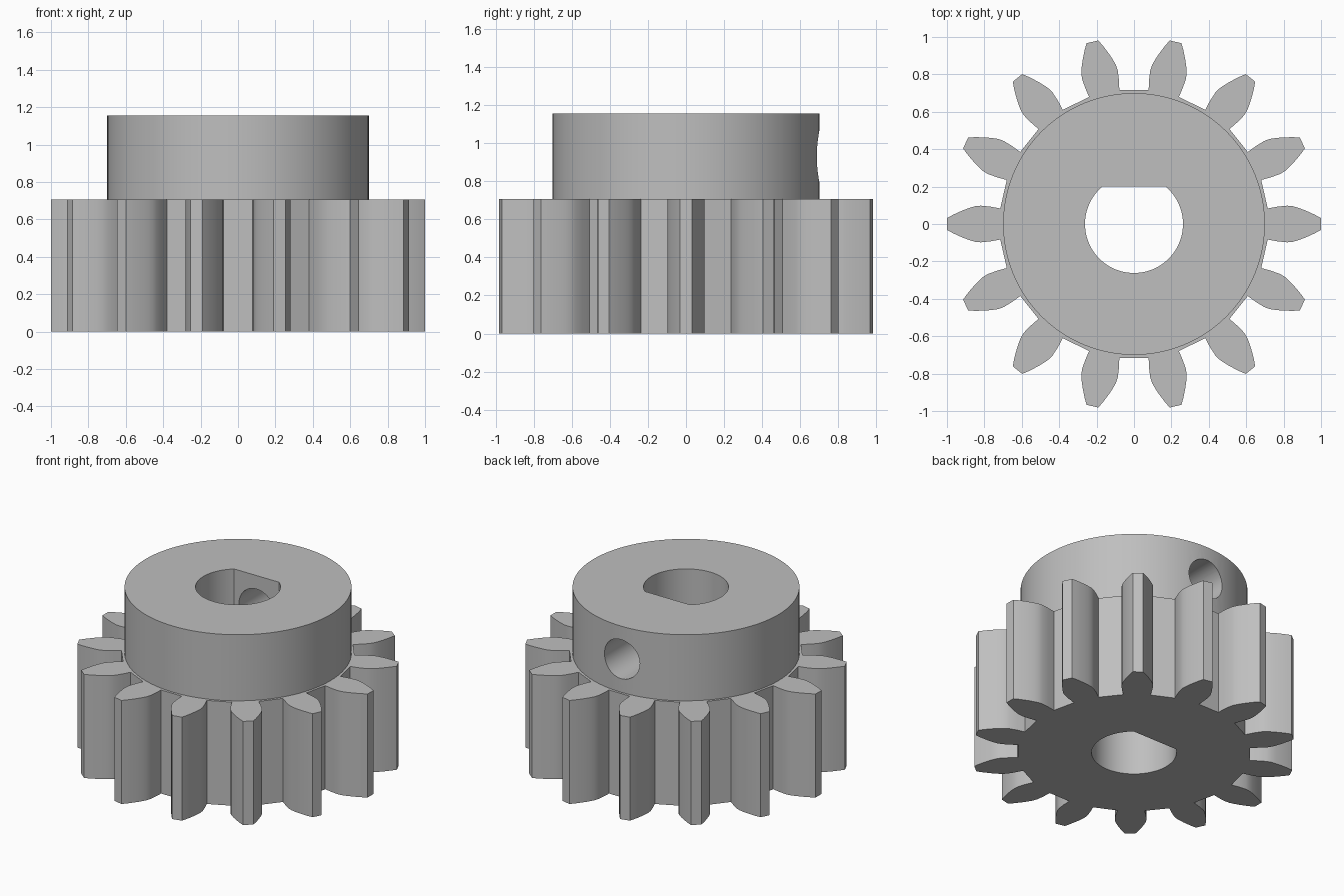
import bpy
import bmesh
from math import asin, cos, pi, radians, sin, tau
from mathutils import Matrix

cube = bpy.data.objects.get("Cube")
if cube:
    bpy.data.objects.remove(cube, do_unlink=True)

TEETH = 14
GEAR_TOP, HUB_TOP = 0.705, 1.155
HUB_RADIUS, BORE_RADIUS, BORE_FLAT = 0.70, 0.262, 0.20
SCREW_RADIUS, SCREW_Z = 0.133, 0.93

steel = bpy.data.materials.new("grey_steel")
steel.use_nodes = True
GREY = (0.52, 0.52, 0.52, 1)
steel.diffuse_color = GREY
steel.node_tree.nodes["Principled BSDF"].inputs["Base Color"].default_value = GREY


def prism(name, outline, z0, z1):
    """Extrude a flat outline upwards into a closed solid."""
    bm = bmesh.new()
    face = bm.faces.new([bm.verts.new((x, y, z0)) for x, y in outline])
    new = bmesh.ops.extrude_face_region(bm, geom=[face])["geom"]
    verts = [g for g in new if isinstance(g, bmesh.types.BMVert)]
    bmesh.ops.translate(bm, verts=verts, vec=(0, 0, z1 - z0))
    bmesh.ops.recalc_face_normals(bm, faces=bm.faces)
    mesh = bpy.data.meshes.new(name)
    bm.to_mesh(mesh)
    bm.free()
    mesh.materials.append(steel)
    obj = bpy.data.objects.new(name, mesh)
    bpy.context.collection.objects.link(obj)
    return obj


def arc(radius, start, end, steps):
    angles = [start + (end - start) * i / steps for i in range(steps + 1)]
    return [(radius * cos(a), radius * sin(a)) for a in angles]


def combine(target, tool, operation):
    """Apply a boolean and discard the tool."""
    bpy.context.view_layer.objects.active = target
    mod = target.modifiers.new(operation.lower(), "BOOLEAN")
    mod.operation, mod.solver, mod.object = operation, "EXACT", tool
    bpy.ops.object.modifier_apply(modifier=mod.name)
    bpy.data.objects.remove(tool, do_unlink=True)


# Toothed wheel: one curved flank, mirrored and repeated around the axis
flank = [(0.715, 0.083), (0.77, 0.093), (0.82, 0.098), (0.85, 0.095), (0.88, 0.086),
         (0.91, 0.075), (0.94, 0.062), (0.97, 0.048), (0.999, 0.032)]
tooth = [(r, -w) for r, w in flank] + [(r, w) for r, w in reversed(flank)]
outline = []
for i in range(TEETH):
    a = tau * i / TEETH
    outline += [(x * cos(a) - y * sin(a), x * sin(a) + y * cos(a)) for x, y in tooth]
gear = prism("pinion_gear", outline, 0, GEAR_TOP)

# Round hub on top
hub = prism("hub", arc(HUB_RADIUS, 0, tau, 96)[:-1], GEAR_TOP - 0.2, HUB_TOP)
combine(gear, hub, "UNION")

# D-shaped shaft bore with its flat towards the back
edge = asin(BORE_FLAT / BORE_RADIUS)
bore = prism("bore_cutter", arc(BORE_RADIUS, pi - edge, tau + edge, 64), -0.2, HUB_TOP + 0.2)
combine(gear, bore, "DIFFERENCE")

# Set-screw hole from the back of the hub into the bore
screw = prism("screw_cutter", arc(SCREW_RADIUS, 0, tau, 48)[:-1], 0, 0.9)
screw.data.transform(Matrix.Translation((0, 0, SCREW_Z)) @ Matrix.Rotation(-pi / 2, 4, "X"))
combine(gear, screw, "DIFFERENCE")

bpy.ops.object.select_all(action="DESELECT")
gear.select_set(True)
bpy.context.view_layer.objects.active = gear
bpy.ops.object.shade_smooth_by_angle(angle=radians(30))
